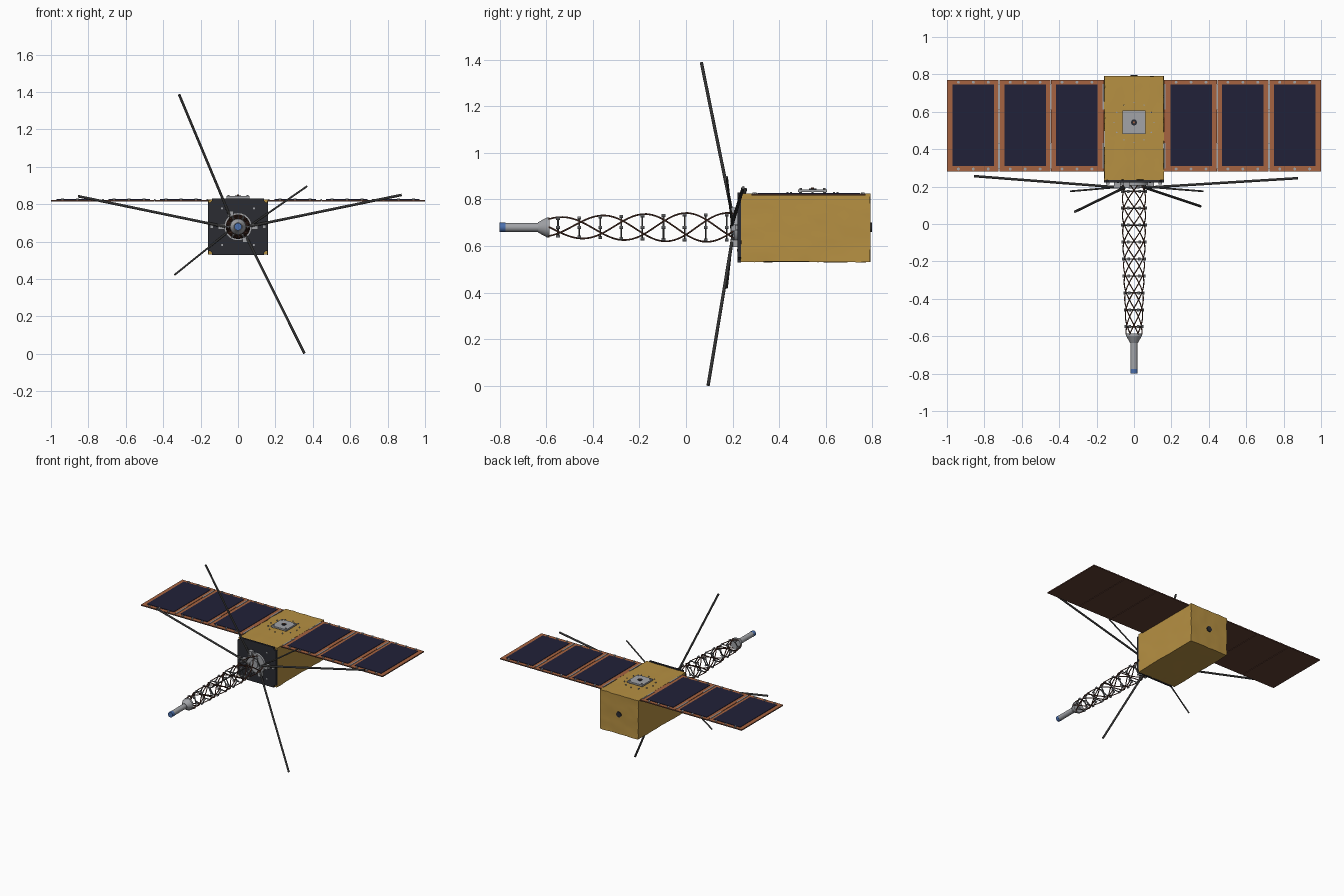
import bpy, bmesh, math, random
from mathutils import Vector, Matrix

random.seed(4)
if "Cube" in bpy.data.objects:
    bpy.data.objects.remove(bpy.data.objects["Cube"])


def material(name, *rgb):
    m = bpy.data.materials.new(name)
    m.use_nodes = True
    m.diffuse_color = (*rgb, 1)
    bsdf = m.node_tree.nodes["Principled BSDF"]
    bsdf.inputs["Base Color"].default_value = (*rgb, 1)
    bsdf.inputs["Roughness"].default_value = 0.6
    return m


GOLD = material("gold foil", 0.47, 0.28, 0.055)
BLACK = material("black plate", 0.024, 0.025, 0.032)
COPPER = material("copper board", 0.38, 0.125, 0.052)
BROWN = material("dark brown", 0.12, 0.05, 0.034)
NAVY = material("navy cell", 0.015, 0.015, 0.04)
GREY = material("light grey metal", 0.36, 0.37, 0.39)
STEEL = material("dark steel", 0.10, 0.10, 0.10)
BLUE = material("blue tip", 0.07, 0.16, 0.42)

MAST_Z = 0.68
TOP = 0.825


def finish(name, bm, *mats, smooth=False):
    mesh = bpy.data.meshes.new(name)
    bm.to_mesh(mesh)
    bm.free()
    for m in mats:
        mesh.materials.append(m)
    ob = bpy.data.objects.new(name, mesh)
    bpy.context.scene.collection.objects.link(ob)
    if smooth:
        bpy.ops.object.select_all(action='DESELECT')
        ob.select_set(True)
        bpy.context.view_layer.objects.active = ob
        bpy.ops.object.shade_smooth_by_angle(angle=math.radians(35))
    return ob


def add_box(bm, center, size):
    mat = Matrix.Translation(center) @ Matrix.Diagonal((*size, 1))
    return bmesh.ops.create_cube(bm, size=1, matrix=mat)["verts"]


def add_rod(bm, a, b, r1, r2=None, sides=8):
    a, b = Vector(a), Vector(b)
    turn = (b - a).to_track_quat('Z', 'Y').to_matrix().to_4x4()
    bmesh.ops.create_cone(bm, cap_ends=True, segments=sides, radius1=r1,
                          radius2=r1 if r2 is None else r2, depth=(b - a).length,
                          matrix=Matrix.Translation((a + b) / 2) @ turn)


def add_path(bm, points, radius, sides=6):
    for a, b in zip(points, points[1:]):
        add_rod(bm, a, b, radius, sides=sides)


def around(radius, angle, y):
    return Vector((radius * math.cos(angle), y, MAST_Z + radius * math.sin(angle)))


# Foil-wrapped body, slightly crinkled
bm = bmesh.new()
add_box(bm, (0, 0.513, 0.678), (0.316, 0.555, 0.292))
bmesh.ops.subdivide_edges(bm, edges=bm.edges[:], cuts=9, use_grid_fill=True)
for v in bm.verts:
    v.co += Vector([random.uniform(-0.002, 0.002) for _ in range(3)])
finish("foil_body", bm, GOLD, smooth=True)

# Black front plate with screws
bm = bmesh.new()
add_box(bm, (0, 0.229, 0.68), (0.32, 0.014, 0.3))
bmesh.ops.bevel(bm, geom=[e for e in bm.edges
                          if abs(e.verts[0].co.y - e.verts[1].co.y) > 0.01],
                offset=0.02, segments=3, affect='EDGES')
finish("front_plate", bm, BLACK)
bm = bmesh.new()
for x in (-0.085, 0.085):
    for z in (0.582, 0.778):
        add_rod(bm, (x, 0.23, z), (x, 0.218, z), 0.006)
finish("front_screws", bm, GREY)

# Rear port
bm = bmesh.new()
add_rod(bm, (0, 0.785, 0.68), (0, 0.797, 0.68), 0.02, sides=20)
finish("rear_port", bm, BLACK)

# Roof sensor plate, its lens and surrounding bolts
bm = bmesh.new()
add_box(bm, (0, 0.543, TOP + 0.012), (0.125, 0.125, 0.012))
for sx in (-1, 1):
    for sy in (-1, 1):
        add_rod(bm, (sx * 0.05, 0.543 + sy * 0.05, TOP - 0.01),
                (sx * 0.05, 0.543 + sy * 0.05, TOP + 0.024), 0.005)
for i in range(12):
    x, y = 0.107 * math.cos(i * math.tau / 12), 0.543 + 0.107 * math.sin(i * math.tau / 12)
    add_rod(bm, (x, y, TOP - 0.01), (x, y, TOP + 0.006), 0.004)
finish("roof_plate", bm, GREY)
bm = bmesh.new()
add_rod(bm, (0, 0.543, TOP + 0.01), (0, 0.543, TOP + 0.022), 0.016, sides=16)
finish("roof_lens", bm, BLACK)
bm = bmesh.new()
add_rod(bm, (0, 0.543, TOP + 0.01), (0, 0.543, TOP + 0.026), 0.006, sides=10)
finish("roof_lens_pin", bm, COPPER)

# Solar wings: copper on top, brown beneath, three panels a side
for side, label in ((1, "left"), (-1, "right")):
    for i, (x0, x1) in enumerate(((0.16, 0.443), (0.447, 0.72), (0.724, 1.0))):
        bm = bmesh.new()
        add_box(bm, (side * (x0 + x1) / 2, 0.525, 0.82), (x1 - x0, 0.49, 0.008))
        bm.normal_update()
        for f in bm.faces:
            f.material_index = 0 if f.normal.z > 0.5 else 1
        finish(f"{label}_panel_{i + 1}", bm, COPPER, BROWN)

        bm = bmesh.new()
        xc = side * (0.305 + 0.277 * i)
        add_box(bm, (xc, 0.527, 0.8245), (0.222, 0.436, 0.005))
        finish(f"{label}_solar_cell_{i + 1}", bm, NAVY)

        # Edge studs
        bm = bmesh.new()
        for dx in (-0.08, 0, 0.08):
            for y in (0.294, 0.758):
                add_rod(bm, (xc + dx, y, 0.822), (xc + dx, y, 0.83), 0.008)
        finish(f"{label}_studs_{i + 1}", bm, GREY)

    # Hinge strips between the panels
    bm = bmesh.new()
    for x in (0.165, 0.445, 0.722):
        for y in (0.365, 0.68):
            add_box(bm, (side * x, y, 0.824), (0.009, 0.135, 0.006))
    finish(f"{label}_hinges", bm, GREY)

# Mast root hub
bm = bmesh.new()
add_rod(bm, (0, 0.225, MAST_Z), (0, 0.205, MAST_Z), 0.075, sides=24)
add_rod(bm, (0, 0.207, MAST_Z), (0, 0.19, MAST_Z), 0.03, sides=16)
for s in (-1, 1):
    add_box(bm, (s * 0.09, 0.208, MAST_Z), (0.035, 0.03, 0.03))
    add_box(bm, (s * 0.04, 0.208, MAST_Z + s * -0.07), (0.03, 0.03, 0.03))
    add_box(bm, (s * 0.14, 0.218, MAST_Z), (0.02, 0.014, 0.02))
finish("mast_hub", bm, GREY, smooth=True)


# Lattice mast: counter-wound strands, hexagonal rings and joints
def mast_radius(y):
    return 0.062 - 0.02 * max(0, min(1, (0.02 - y) / 0.61)) ** 1.3


bm = bmesh.new()
for hand in (-1, 1):
    for k in range(3):
        path = []
        for n in range(41):
            y = 0.21 - 0.8 * n / 40
            path.append(around(mast_radius(y), math.tau * (k / 3 + hand * y / 0.54) + math.pi / 2, y))
        add_path(bm, path, 0.0036)
finish("mast_strands", bm, BROWN, smooth=True)

rings, joints = bmesh.new(), bmesh.new()
for i in range(9):
    y = 0.175 - 0.0905 * i
    pts = [around(mast_radius(y), math.tau * k / 6, y) for k in range(7)]
    add_path(rings, pts, 0.004)
    for p in pts[:6]:
        add_rod(joints, p - Vector((0, 0.008, 0)), p + Vector((0, 0.008, 0)), 0.0065)
finish("mast_rings", rings, STEEL)
finish("mast_joints", joints, GREY)

# Instrument at the mast end
bm = bmesh.new()
add_rod(bm, (0, -0.585, MAST_Z), (0, -0.598, MAST_Z), 0.043, sides=24)
add_rod(bm, (0, -0.598, MAST_Z), (0, -0.635, MAST_Z), 0.042, 0.022, sides=24)
add_rod(bm, (0, -0.63, MAST_Z), (0, -0.776, MAST_Z), 0.019, sides=24)
finish("mast_end_probe", bm, GREY, smooth=True)
bm = bmesh.new()
add_rod(bm, (0, -0.775, MAST_Z), (0, -0.8, MAST_Z), 0.02, sides=24)
finish("probe_tip", bm, BLUE, smooth=True)

# Whip antennas: root and tip
ANTENNAS = {
    "upper": ((-0.04, 0.2, 0.73), (-0.315, 0.066, 1.387)),
    "lower": ((0.04, 0.2, 0.635), (0.355, 0.095, 0.003)),
    "left_long": ((0.07, 0.195, 0.684), (0.875, 0.245, 0.85)),
    "right_long": ((-0.07, 0.195, 0.68), (-0.855, 0.256, 0.843)),
    "left_short": ((0.05, 0.2, 0.675), (0.37, 0.175, 0.897)),
    "right_short": ((-0.05, 0.2, 0.655), (-0.34, 0.175, 0.422)),
}
for name, (root, tip) in ANTENNAS.items():
    bm = bmesh.new()
    add_rod(bm, root, tip, 0.007 if "short" not in name else 0.005, sides=10)
    finish(f"{name}_antenna", bm, STEEL, smooth=True)
